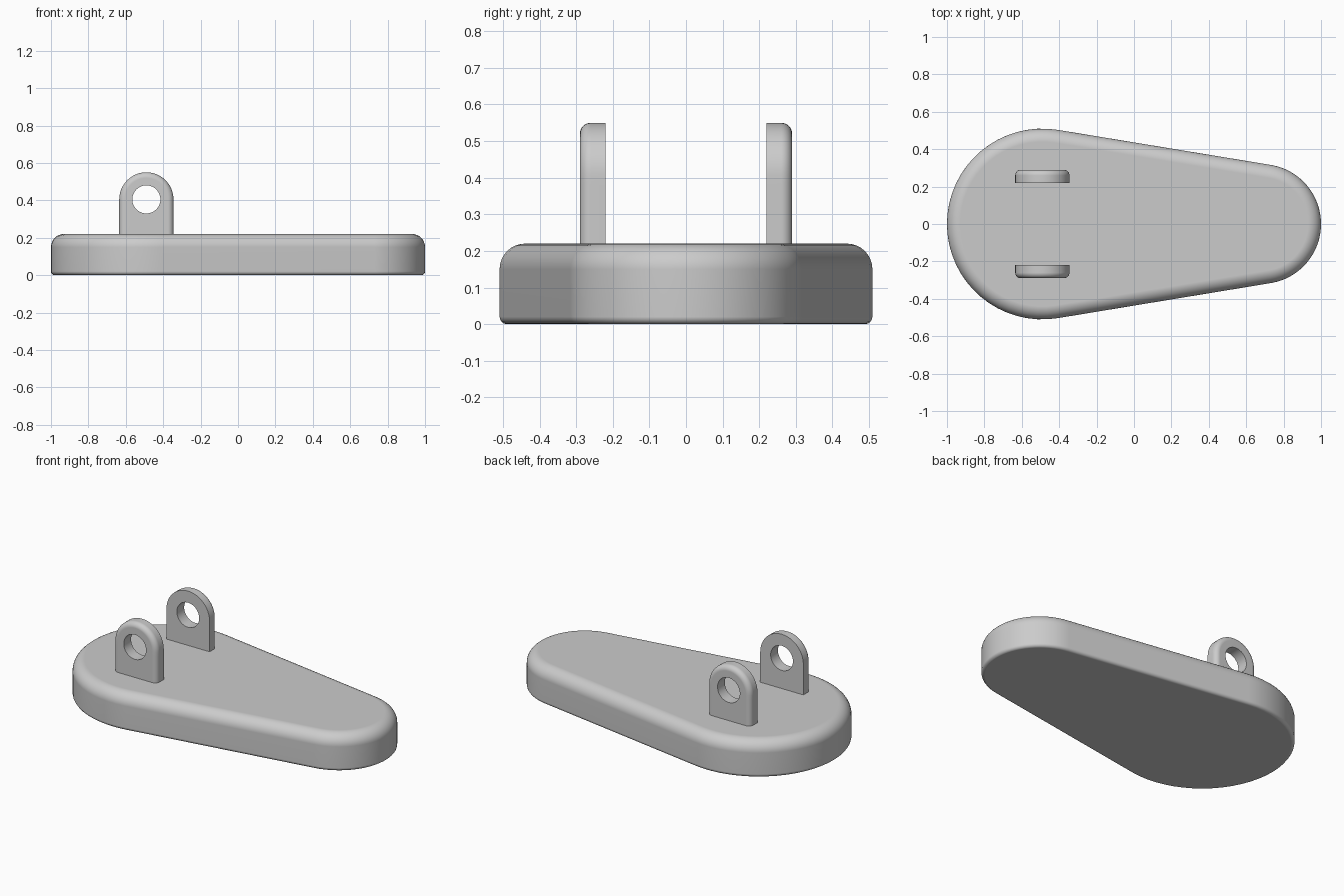
import bpy, bmesh
from math import sin, cos, pi, asin, radians

cube = bpy.data.objects.get("Cube")
if cube:
    bpy.data.objects.remove(cube)

grey = bpy.data.materials.new("plain_grey")
grey.use_nodes = True
colour = (0.6, 0.6, 0.6, 1)
grey.diffuse_color = colour
grey.node_tree.nodes["Principled BSDF"].inputs["Base Color"].default_value = colour


def loft(name, rings, closed):
    """Skin a list of equal-length point rings; cap the ends or join them up."""
    bm = bmesh.new()
    loops = [[bm.verts.new(p) for p in ring] for ring in rings]
    n = len(loops[0])
    pairs = list(zip(loops, loops[1:]))
    if closed:
        pairs.append((loops[-1], loops[0]))
    else:
        bm.faces.new(loops[0])
        bm.faces.new(loops[-1])
    for a, b in pairs:
        for i in range(n):
            j = (i + 1) % n
            bm.faces.new((a[i], a[j], b[j], b[i]))
    bmesh.ops.recalc_face_normals(bm, faces=bm.faces)
    mesh = bpy.data.meshes.new(name)
    bm.to_mesh(mesh)
    bm.free()
    mesh.materials.append(grey)
    obj = bpy.data.objects.new(name, mesh)
    bpy.context.collection.objects.link(obj)
    bpy.ops.object.select_all(action='DESELECT')
    obj.select_set(True)
    bpy.context.view_layer.objects.active = obj
    bpy.ops.object.shade_smooth_by_angle(angle=radians(35))
    weighted = obj.modifiers.new("even_shading", 'WEIGHTED_NORMAL')
    weighted.keep_sharp = True
    return obj


def fillet(radius, steps=8):
    """Pairs of (inset, drop) from the vertical wall round to the flat face."""
    angles = [pi / 2 * i / steps for i in range(steps + 1)]
    return [(radius * (1 - cos(a)), radius * (1 - sin(a))) for a in angles]


# Base: tapered slab whose outline is two arcs joined by tangents
LUG_X, BIG, TIP_X, SMALL = -0.49, 0.51, 0.68, 0.32
HEIGHT = 0.22
tangent = pi / 2 - asin((BIG - SMALL) / (TIP_X - LUG_X))


def arc(cx, r, start, end, z, steps=32):
    angles = [start + (end - start) * i / steps for i in range(steps + 1)]
    return [(cx + r * cos(a), r * sin(a), z) for a in angles]


def base_ring(inset, z):
    return (arc(TIP_X, SMALL - inset, -tangent, tangent, z)
            + arc(LUG_X, BIG - inset, tangent, 2 * pi - tangent, z))


rings = [base_ring(i, d) for i, d in reversed(fillet(0.02, 4))]
rings += [base_ring(i, HEIGHT - d) for i, d in fillet(0.07)]
loft("base", rings, closed=False)

# Lugs: round-topped plates with a pin hole and a rounded outer edge
HALF, HOLE, HOLE_Z, FOOT = 0.145, 0.075, 0.405, 0.2
INNER, OUTER, ROUND = 0.22, 0.29, 0.03
N = 8


def hole_ring(y):
    angles = [pi * i / (3 * N) for i in range(6 * N)]
    return [(LUG_X + HOLE * cos(a), y, HOLE_Z + HOLE * sin(a)) for a in angles]


def lug_ring(inset, y):
    w, depth = HALF - inset, HOLE_Z - FOOT
    top = [(w * cos(pi * i / (3 * N)), w * sin(pi * i / (3 * N))) for i in range(3 * N)]
    left = [(-w, -depth * i / N) for i in range(N)]
    foot = [(-w + 2 * w * i / N, -depth) for i in range(N)]
    right = [(w, -depth + depth * i / N) for i in range(N)]
    return [(LUG_X + x, y, HOLE_Z + z) for x, z in top + left + foot + right]


for name, side in (("front_lug", -1), ("back_lug", 1)):
    rings = [hole_ring(side * INNER), lug_ring(0, side * INNER)]
    rings += [lug_ring(i, side * (OUTER - d)) for i, d in fillet(ROUND)]
    rings.append(hole_ring(side * OUTER))
    loft(name, rings, closed=True)
